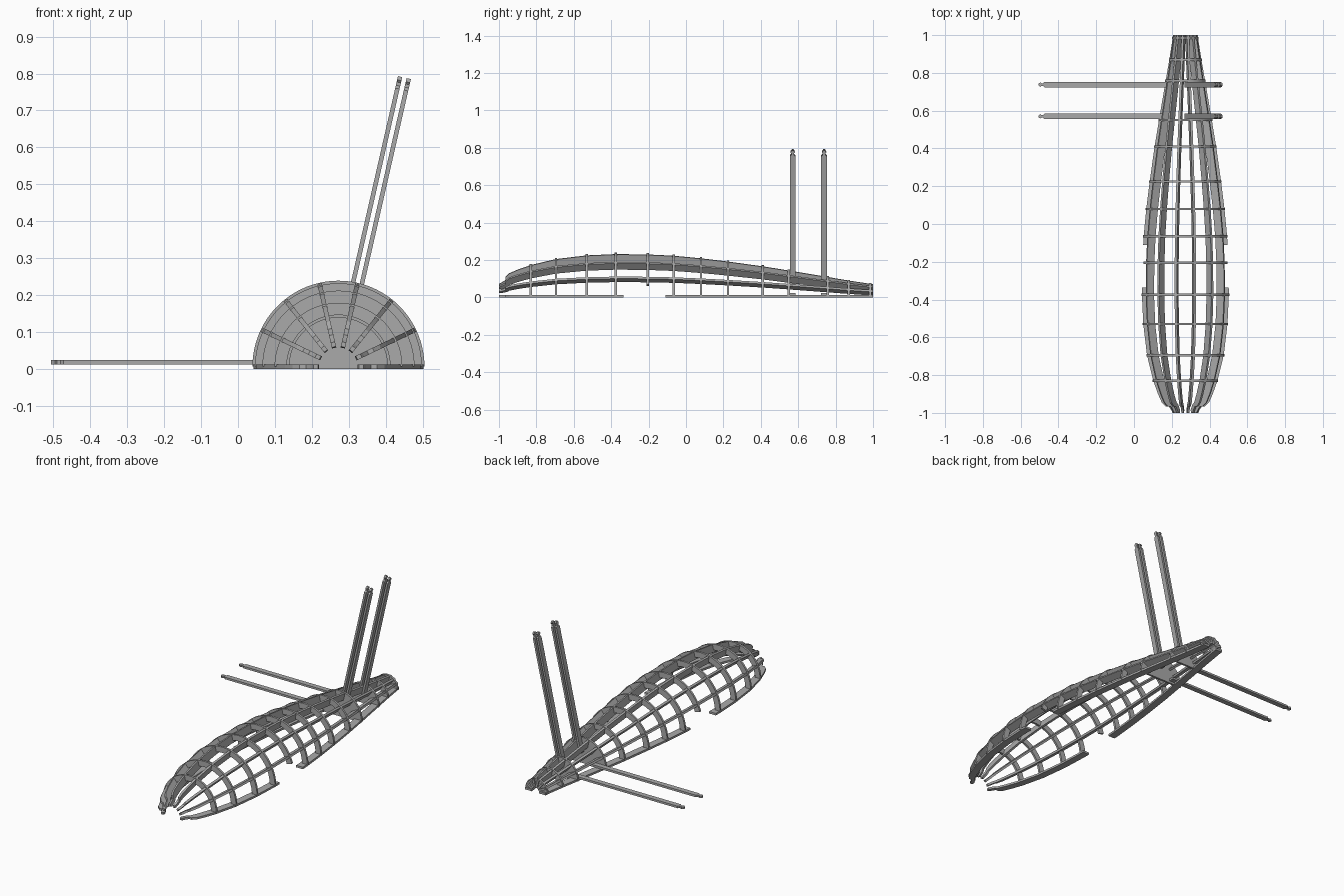
import bpy, bmesh
from math import sin, cos, pi
from mathutils import Vector

if "Cube" in bpy.data.objects:
    bpy.data.objects.remove(bpy.data.objects["Cube"])

grey = bpy.data.materials.new("plain grey")
grey.use_nodes = True
grey.diffuse_color = (0.4, 0.4, 0.4, 1)
grey.node_tree.nodes["Principled BSDF"].inputs["Base Color"].default_value = (0.4, 0.4, 0.4, 1)

CENTRE = Vector((0.272, 0, 0.006))   # hull axis
THICK = 0.012                        # sheet thickness
LENGTH_AXIS = Vector((0, 1, 0))

# Hull outline as (y, radius)
HULL = [(-0.945, 0.125), (-0.9, 0.145), (-0.83, 0.17), (-0.695, 0.203), (-0.53, 0.223),
        (-0.375, 0.23), (-0.205, 0.228), (-0.065, 0.221), (0.08, 0.207), (0.225, 0.189),
        (0.41, 0.163), (0.55, 0.14), (0.755, 0.105), (0.87, 0.085), (0.98, 0.068), (1, 0.066)]


def radius(y):
    for (y0, r0), (y1, r1) in zip(HULL, HULL[1:]):
        if y <= y1:
            return r0 + (r1 - r0) * (y - y0) / (y1 - y0)
    return HULL[-1][1]


def plate(name, outline, origin, u, v, thick=THICK):
    """Flat sheet: outline in the u, v plane, centred on its thickness."""
    n = u.cross(v).normalized()
    bm = bmesh.new()
    base = [bm.verts.new(origin + u * a + v * b - n * thick / 2) for a, b in outline]
    face = bm.faces.new(base)
    ext = bmesh.ops.extrude_face_region(bm, geom=[face])
    bmesh.ops.translate(bm, vec=n * thick,
                        verts=[g for g in ext["geom"] if isinstance(g, bmesh.types.BMVert)])
    bmesh.ops.recalc_face_normals(bm, faces=bm.faces)
    mesh = bpy.data.meshes.new(name)
    bm.to_mesh(mesh)
    bm.free()
    mesh.materials.append(grey)
    obj = bpy.data.objects.new(name, mesh)
    bpy.context.collection.objects.link(obj)
    return obj


def radial(angle):
    return Vector((cos(angle), 0, sin(angle)))


def strip(y0, y1, depth=0.043):
    """Longeron outline between two stations, following the hull."""
    ys = [y0] + [y for y, r in HULL if y0 < y < y1] + [y1]
    return [(y, radius(y)) for y in ys], [(y, radius(y) - depth) for y in reversed(ys)]


# Longerons: eight radial strips, the lowest pair cut by a side opening
NOSE_PRONG = [(-0.955, 0.068), (-0.985, 0.052), (-1, 0.055), (-1, 0.068),
              (-0.985, 0.075), (-0.965, 0.088), (-0.965, 0.105)]
for k in range(8):
    spans = [(-0.945, -0.335), (-0.11, 1)] if k in (0, 7) else [(-0.945, 1)]
    for y0, y1 in spans:
        outer, inner = strip(y0, y1)
        prong = NOSE_PRONG if y0 < -0.9 else []
        plate("longeron", outer + inner + prong, CENTRE, LENGTH_AXIS, radial(k * pi / 7))

# Ribs: half rings across the hull, the one over the opening ends higher
X, Z = Vector((1, 0, 0)), Vector((0, 0, 1))
for y in (-0.83, -0.695, -0.53, -0.375, -0.205, -0.065, 0.08, 0.225, 0.41, 0.87, 0.985):
    start = 0.28 if y == -0.205 else 0
    angles = [start + (pi - 2 * start) * i / 42 for i in range(43)]
    r = radius(y) + 0.003
    arc = [(r * cos(a), r * sin(a)) for a in angles]
    bore = [((r - 0.033) * cos(a), (r - 0.033) * sin(a)) for a in reversed(angles)]
    plate("rib", arc + bore, CENTRE + LENGTH_AXIS * y, X, Z)

# Solid bulkheads beside the fin spars
for y in (0.55, 0.758):
    r = radius(y) + 0.003
    disc = [(r * cos(pi * i / 42), r * sin(pi * i / 42)) for i in range(43)]
    plate("bulkhead", [(-r, -0.006)] + disc[::-1] + [(r, -0.006)],
          CENTRE + LENGTH_AXIS * y, X, Z)

# Fin spars: a pair each side of an upper longeron, single ones above a low longeron
HALF = [(0.06, 0.015), (0.745, 0.015), (0.753, 0.007), (0.762, 0.007), (0.768, 0.012), (0.778, 0.004)]
for y in (0.57, 0.738):
    for name, angle, sides, extra in (("upright_spar", 3 * pi / 7, (-1, 1), 0.025),
                                      ("side_spar", pi, (-1,), 0)):
        out = radial(angle)
        across = Vector((-out.z, 0, out.x))
        shape = [(a + (extra if a > 0.1 else 0), b) for a, b in HALF]
        shape += [(a, -b) for a, b in reversed(shape)]
        for s in sides:
            plate(name, shape, CENTRE + LENGTH_AXIS * y + across * THICK * s, out, LENGTH_AXIS)
